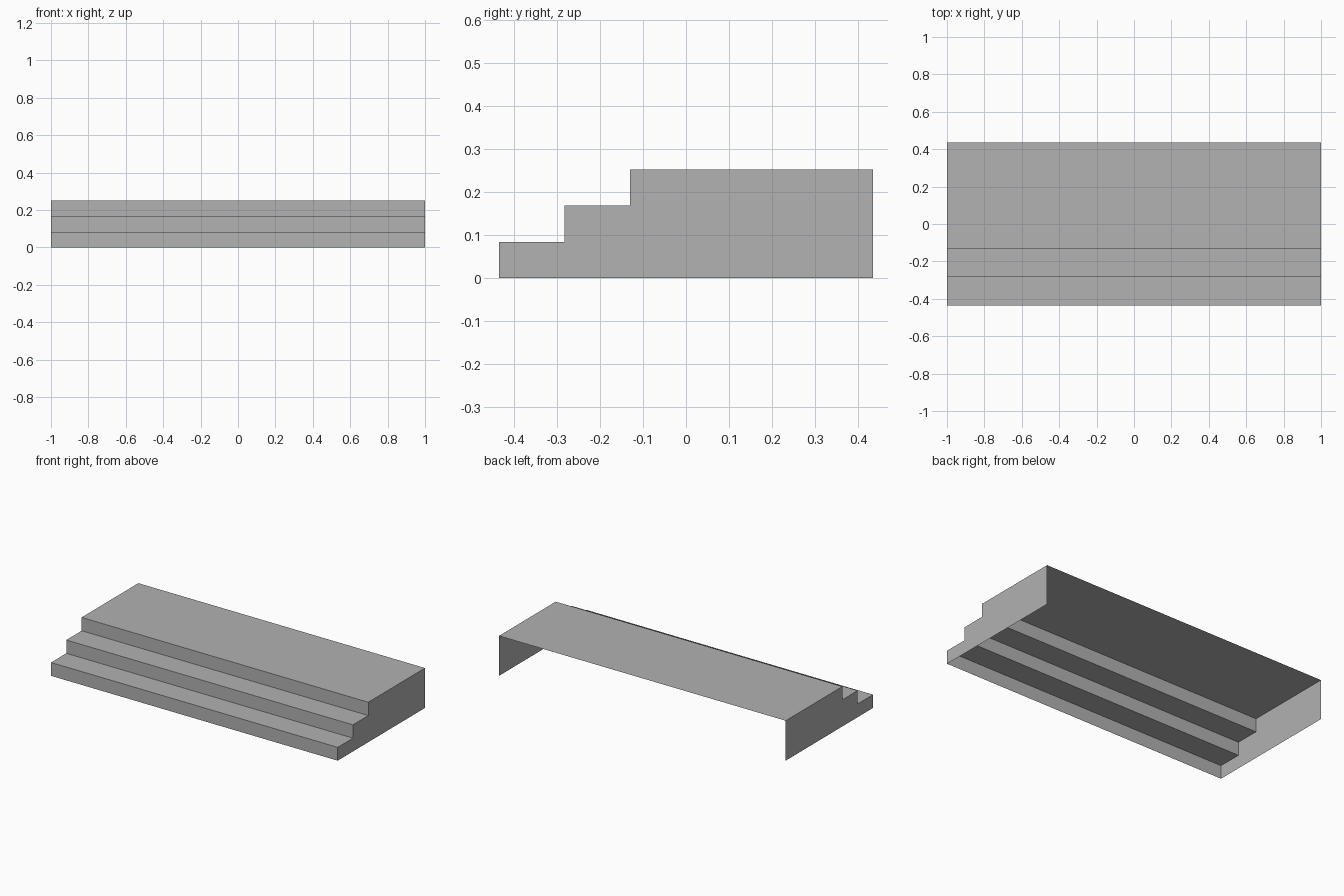
import bpy

cube = bpy.data.objects.get("Cube")
if cube:
    bpy.data.objects.remove(cube, do_unlink=True)

# One flat grey for the whole platform
grey = bpy.data.materials.new("stone_grey")
grey.use_nodes = True
colour = (0.445, 0.445, 0.445, 1)
grey.diffuse_color = colour
bsdf = next(n for n in grey.node_tree.nodes if n.type == 'BSDF_PRINCIPLED')
bsdf.inputs["Base Color"].default_value = colour

HALF_WIDTH = 1.0
RISE = 0.084
BACK = 0.435
FRONTS = [-0.435, -0.283, -0.13]  # front edge of each step

# Stepped profile (y, z) from the front foot up to the back edge of the deck
profile = []
for i, y in enumerate(FRONTS):
    profile += [(y, i * RISE), (y, (i + 1) * RISE)]
    next_y = FRONTS[i + 1] if i + 1 < len(FRONTS) else BACK
    if next_y == BACK:
        profile.append((BACK, (i + 1) * RISE))
    else:
        profile.append((next_y, (i + 1) * RISE))
profile = list(dict.fromkeys(profile))


def add_mesh(name, verts, faces):
    mesh = bpy.data.meshes.new(name)
    mesh.from_pydata(verts, [], faces)
    mesh.materials.append(grey)
    obj = bpy.data.objects.new(name, mesh)
    bpy.context.scene.collection.objects.link(obj)
    return obj


# Treads, risers and deck: a folded sheet, open at the back and underneath
n = len(profile)
sheet = [(x, y, z) for x in (-HALF_WIDTH, HALF_WIDTH) for y, z in profile]
add_mesh("steps_and_deck", sheet,
         [(i, n + i, n + i + 1, i + 1) for i in range(n - 1)])

# Side panels: the same outline closed down to the ground
outline = profile + [(BACK, 0)]
for name, side in (("left_side_panel", 1), ("right_side_panel", -1)):
    order = list(range(len(outline)))
    if side > 0:
        order.reverse()
    add_mesh(name, [(side * HALF_WIDTH, y, z) for y, z in outline], [order])
